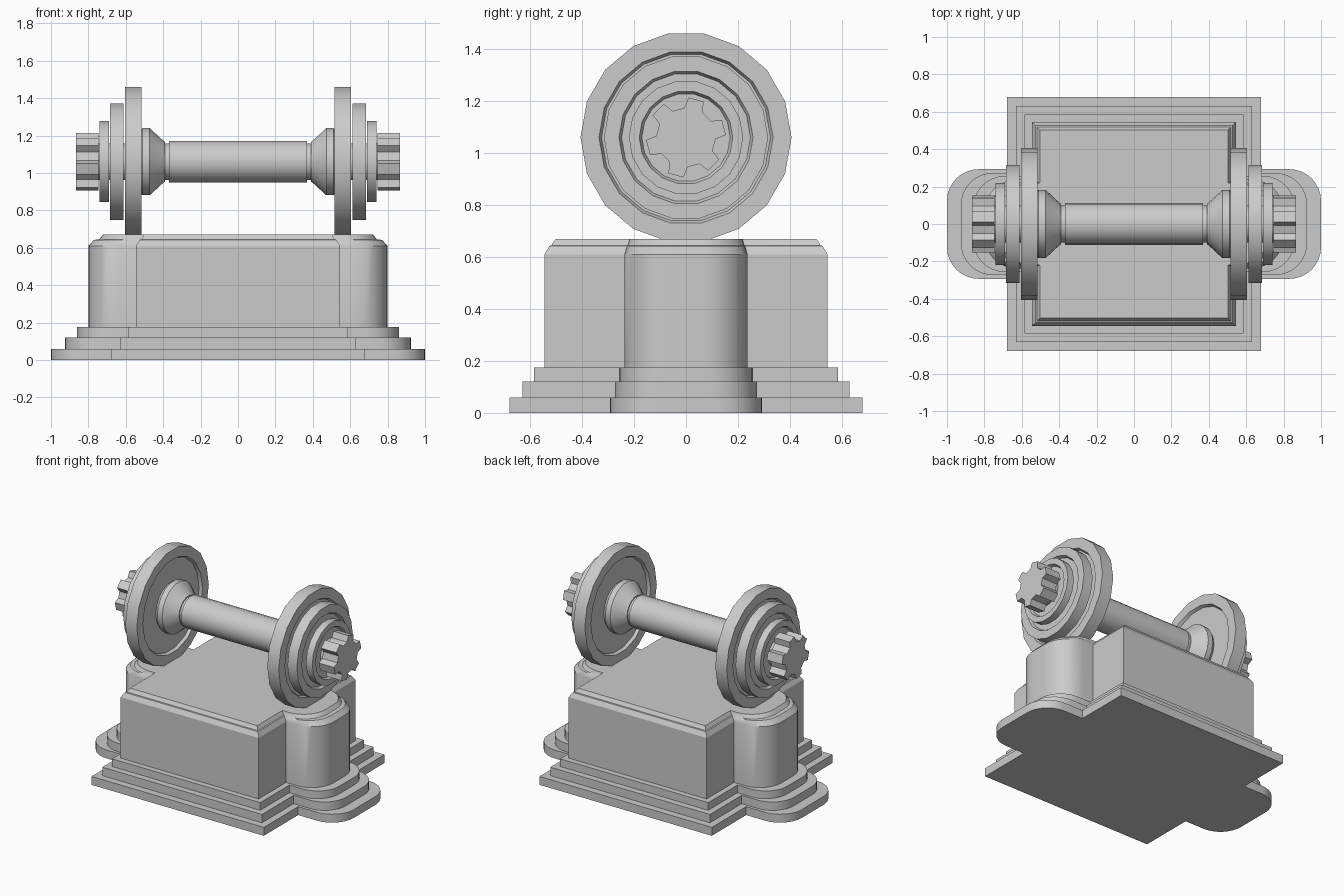
import bpy, bmesh
from math import pi, sin, cos, radians

if "Cube" in bpy.data.objects:
    bpy.data.objects.remove(bpy.data.objects["Cube"])

AXIS_Z = 1.06   # height of the dumbbell's centre line
SIDES = 18


def finish(name, bm, mirror=False):
    bmesh.ops.remove_doubles(bm, verts=bm.verts, dist=1e-5)
    bmesh.ops.recalc_face_normals(bm, faces=bm.faces)
    me = bpy.data.meshes.new(name)
    bm.to_mesh(me)
    bm.free()
    ob = bpy.data.objects.new(name, me)
    bpy.context.collection.objects.link(ob)
    bpy.ops.object.select_all(action='DESELECT')
    ob.select_set(True)
    bpy.context.view_layer.objects.active = ob
    bpy.ops.object.shade_smooth_by_angle(angle=radians(30))
    if mirror:
        m = ob.modifiers.new("mirror", 'MIRROR')
        m.use_axis[0] = True
        m.use_mirror_merge = False
    return ob


def loft(bm, loops):
    """Skin a stack of equal-length point loops and cap both ends."""
    rings = [[bm.verts.new(p) for p in loop] for loop in loops]
    n = len(rings[0])
    for a, b in zip(rings, rings[1:]):
        for i in range(n):
            j = (i + 1) % n
            bm.faces.new((a[i], a[j], b[j], b[i]))
    bm.faces.new(rings[0])
    bm.faces.new(rings[-1])


def lathe(name, profile, mirror=False):
    """Turn (x, radius) points round the dumbbell axis."""
    bm = bmesh.new()
    angles = [2 * pi * i / SIDES for i in range(SIDES)]
    loft(bm, [[(x, r * cos(a), AXIS_Z + r * sin(a)) for a in angles]
              for x, r in profile])
    return finish(name, bm, mirror)


def plan(z, rect, lobe_x, lobe_y, radius=0.17, seg=8):
    """Square plan with a round-cornered lobe on each side."""
    half = [(rect, -rect), (rect, -lobe_y)]
    for cy, start in ((-lobe_y + radius, -pi / 2), (lobe_y - radius, 0)):
        for i in range(seg + 1):
            a = start + pi / 2 * i / seg
            half.append((lobe_x - radius + radius * cos(a), cy + radius * sin(a)))
    half += [(rect, lobe_y), (rect, rect)]
    return [(x, y, z) for x, y in half + [(-x, -y) for x, y in half]]


# Stepped pedestal: (z, square half-size, lobe reach, lobe half-width)
bm = bmesh.new()
loft(bm, [plan(*layer) for layer in (
    (0.00, 0.68, 1.00, 0.293), (0.06, 0.68, 1.00, 0.293),
    (0.06, 0.63, 0.925, 0.273), (0.12, 0.63, 0.925, 0.273),
    (0.12, 0.585, 0.86, 0.257), (0.175, 0.585, 0.86, 0.257),
    (0.175, 0.545, 0.80, 0.237), (0.61, 0.545, 0.80, 0.237),
    (0.642, 0.526, 0.77, 0.228), (0.645, 0.518, 0.742, 0.225),
    (0.67, 0.502, 0.722, 0.218))])
finish("pedestal", bm)

# Grip and the neck running through it
lathe("grip", [(-0.37, 0.113), (0.37, 0.113)])
lathe("inner_bar", [(-0.76, 0.1), (0.76, 0.1)])

# Tapered collars inside the plates
lathe("collar", [(0.39, 0.108), (0.40, 0.115), (0.472, 0.182),
                 (0.51, 0.182), (0.54, 0.16)], mirror=True)

# Weight plates with raised rims: inner x, outer x, radius, rim inner radius
for name, a, b, r, rim in (("large_plate", 0.515, 0.605, 0.406, 0.335),
                           ("middle_plate", 0.612, 0.685, 0.316, 0.258),
                           ("small_plate", 0.69, 0.74, 0.22, 0.18)):
    d = 0.02
    lathe(name, [(a + d, 0.05), (a + d, rim - 0.01), (a, rim), (a, r),
                 (b, r), (b, rim), (b - d, rim - 0.01), (b - d, 0.05)], mirror=True)

# Six-toothed end knobs
outline = []
for k in range(6):
    c = radians(15 + 60 * k)
    for r, w in ((0.108, -0.036), (0.151, -0.03), (0.151, 0.03), (0.108, 0.036)):
        outline.append((r * cos(c) - w * sin(c), r * sin(c) + w * cos(c)))
bm = bmesh.new()
loft(bm, [[(x, y, AXIS_Z + z) for y, z in outline] for x in (0.745, 0.865)])
finish("end_knob", bm, mirror=True)
